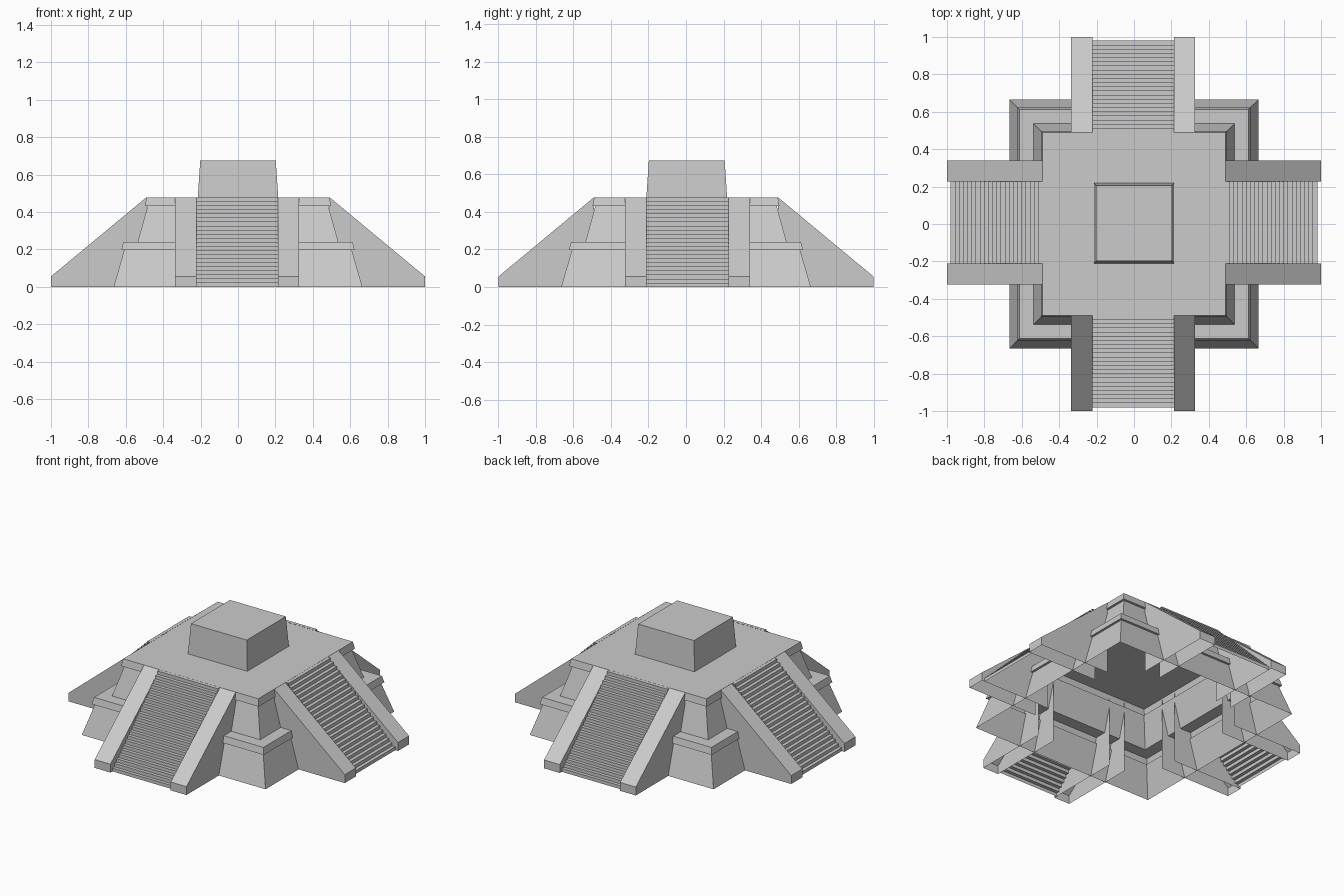
import bpy, bmesh
from math import pi
from mathutils import Matrix

if "Cube" in bpy.data.objects:
    bpy.data.objects.remove(bpy.data.objects["Cube"])


def finish(name, bm, matrix=Matrix()):
    bmesh.ops.recalc_face_normals(bm, faces=bm.faces)
    me = bpy.data.meshes.new(name)
    bm.to_mesh(me)
    bm.free()
    ob = bpy.data.objects.new(name, me)
    ob.matrix_world = matrix
    bpy.context.collection.objects.link(ob)


def square_shell(name, rings, matrix=Matrix()):
    """Stack of squares (half width, z), capped on top and open below."""
    bm = bmesh.new()
    prev = None
    for h, z in rings:
        cur = [bm.verts.new((sx * h, sy * h, z))
               for sx, sy in ((-1, -1), (1, -1), (1, 1), (-1, 1))]
        if prev:
            for i in range(4):
                j = (i + 1) % 4
                bm.faces.new((prev[i], prev[j], cur[j], cur[i]))
        prev = cur
    bm.faces.new(prev)
    finish(name, bm, matrix)


def strip(bm, profile, x0, x1):
    """Sweep an open (y, z) profile across x."""
    a = [bm.verts.new((x0, y, z)) for y, z in profile]
    b = [bm.verts.new((x1, y, z)) for y, z in profile]
    for i in range(len(profile) - 1):
        bm.faces.new((a[i], b[i], b[i + 1], a[i + 1]))
    return a, b


TOP = 0.478
IN, OUT = 0.218, 0.332

# Two battered tiers with overhanging cornices
square_shell("pyramid_tiers", [
    (0.665, 0), (0.608, 0.197), (0.623, 0.197), (0.613, 0.24),
    (0.536, 0.24), (0.483, 0.432), (0.498, 0.432), (0.489, TOP)])

# Temple block on the summit
square_shell("temple", [(0.215, TOP), (0.202, 0.674)],
             Matrix.Translation((0, 0.004, 0)))

# Four stairways, each with a pair of sloping side walls
STEPS = 22
foot, head = -0.98, -0.49
steps = [(foot, 0)]
for i in range(STEPS):
    z = TOP * (i + 1) / STEPS
    steps.append((foot + (head - foot) * i / STEPS, z))
    steps.append((foot + (head - foot) * (i + 1) / STEPS, z))

for k, side in enumerate(("front", "right", "back", "left")):
    shift = (-0.005, 0, 0) if k % 2 == 0 else (0, 0.008, 0)
    mat = Matrix.Translation(shift) @ Matrix.Rotation(k * pi / 2, 4, 'Z')

    bm = bmesh.new()
    strip(bm, steps, -IN, IN)
    finish(side + "_steps", bm, mat)

    bm = bmesh.new()
    for s in (-1, 1):
        a, b = strip(bm, [(-1, 0), (-1, 0.055), (-0.49, TOP)], s * IN, s * OUT)
        for edge, x in ((a, s * IN), (b, s * OUT)):
            bm.faces.new(edge + [bm.verts.new((x, -0.49, 0))])
    finish(side + "_balustrades", bm, mat)
